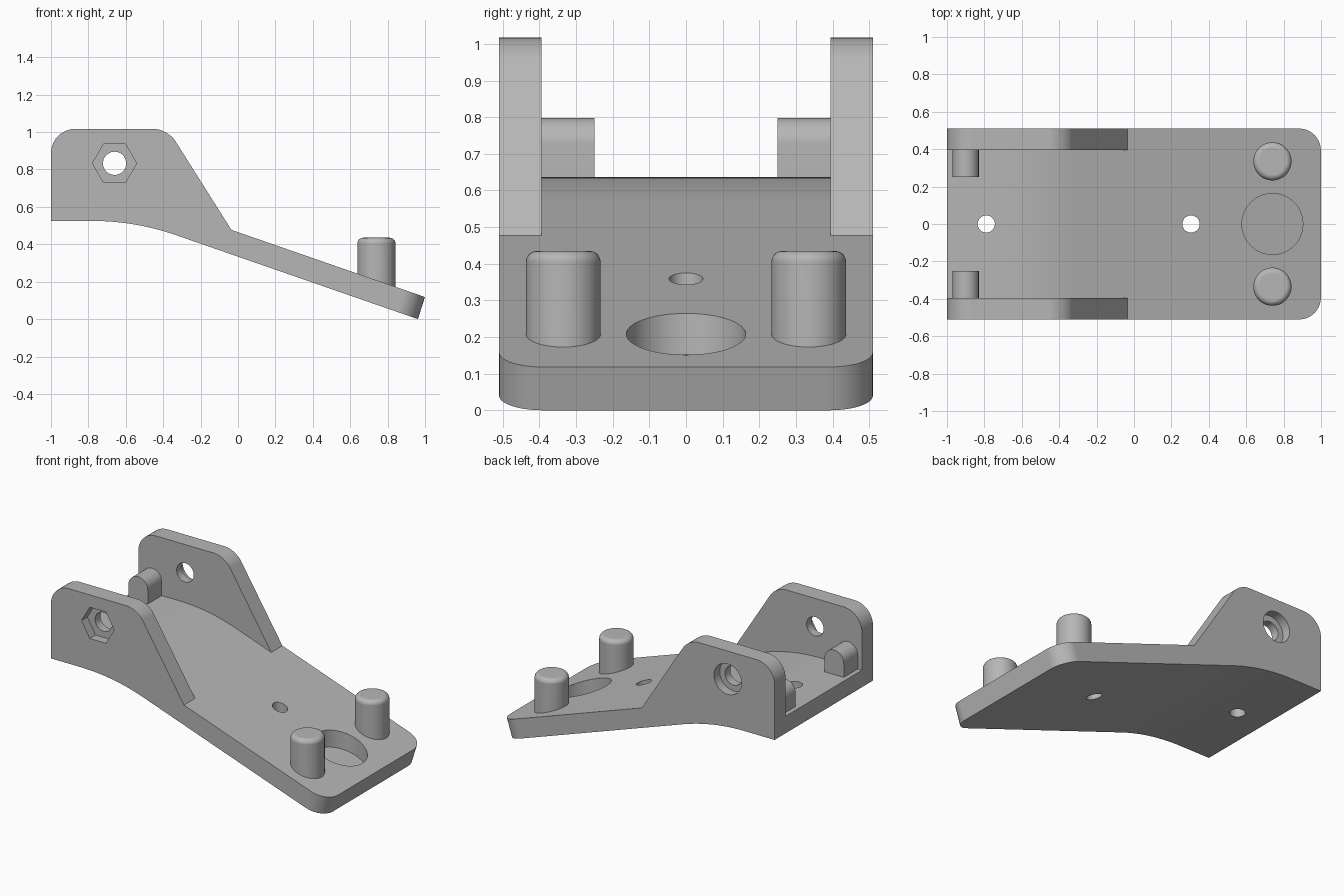
import bpy, bmesh
from math import atan, tan, sin, cos, pi
from mathutils import Matrix

old = bpy.data.objects.get("Cube")
if old:
    bpy.data.objects.remove(old, do_unlink=True)

grey = bpy.data.materials.new("plain_grey")
grey.use_nodes = True
grey.diffuse_color = (0.47, 0.47, 0.47, 1)
grey.node_tree.nodes["Principled BSDF"].inputs["Base Color"].default_value = (0.47, 0.47, 0.47, 1)

SLOPE = 0.347
TILT = atan(SLOPE)
HALF_W, INNER_W = 0.51, 0.395
WALL_END = -0.035
HOLE = (-0.66, 0.833)
PAD_X = 0.74


def make_object(name, bm):
    bmesh.ops.recalc_face_normals(bm, faces=bm.faces)
    mesh = bpy.data.meshes.new(name)
    bm.to_mesh(mesh)
    bm.free()
    mesh.materials.append(grey)
    obj = bpy.data.objects.new(name, mesh)
    bpy.context.collection.objects.link(obj)
    return obj


def prism(profile, y0, y1):
    """Extrude an (x, z) outline along y."""
    bm = bmesh.new()
    face = bm.faces.new([bm.verts.new((x, y0, z)) for x, z in profile])
    new = bmesh.ops.extrude_face_region(bm, geom=[face])["geom"]
    bmesh.ops.translate(bm, vec=(0, y1 - y0, 0),
                        verts=[v for v in new if isinstance(v, bmesh.types.BMVert)])
    return bm


def round_edges(bm, amount, rule, segments=10):
    edges = [e for e in bm.edges if rule(e.verts[0].co, e.verts[1].co)]
    bmesh.ops.bevel(bm, geom=edges, offset=amount, segments=segments,
                    profile=0.5, affect='EDGES')


def cylinder(radius, depth, matrix, segments=48):
    bm = bmesh.new()
    bmesh.ops.create_cone(bm, cap_ends=True, segments=segments, radius1=radius,
                          radius2=radius, depth=depth, matrix=matrix)
    return bm


def upright(x, y, z):
    return Matrix.Translation((x, y, z))


def crosswise(x, y, z, spin=0):
    return upright(x, y, z) @ Matrix.Rotation(pi / 2, 4, 'X') @ Matrix.Rotation(spin, 4, 'Z')


def cut(obj, bm):
    cutter = make_object("cutter", bm)
    mod = obj.modifiers.new("cut", 'BOOLEAN')
    mod.operation, mod.solver, mod.object = 'DIFFERENCE', 'EXACT', cutter
    bpy.context.view_layer.objects.active = obj
    bpy.ops.object.modifier_apply(modifier=mod.name)
    bpy.data.objects.remove(cutter, do_unlink=True)


def finish(obj):
    bpy.ops.object.select_all(action='DESELECT')
    obj.select_set(True)
    bpy.context.view_layer.objects.active = obj
    bpy.ops.object.shade_smooth_by_angle(angle=pi / 6)
    weighted = obj.modifiers.new("even_shading", 'WEIGHTED_NORMAL')
    weighted.keep_sharp = True


def bend(corner_x, z, reach, steps=14):
    """Arc from level to the downward slope."""
    r = reach / tan(TILT / 2)
    return [(corner_x - reach + r * sin(TILT * i / steps),
             z - r + r * cos(TILT * i / steps)) for i in range(steps + 1)]


# Bent base plate with rounded front corners
top = [(-1, 0.637)] + bend(-0.496, 0.637, 0.21)
bottom = [(-1, 0.525)] + bend(-0.551, 0.525, 0.23)
tip_top, tip_bottom = (0.9995, 0.118), (0.962, 0)
bm = prism(top + [tip_top, tip_bottom] + bottom[::-1], -HALF_W, HALF_W)
round_edges(bm, 0.12, lambda a, b: min(a.x, b.x) > 0.9 and abs(a.y - b.y) < 0.01)
plate = make_object("base_plate", bm)

# Screw holes and the blind round recess with a sloping floor
for x in (-0.79, 0.305):
    cut(plate, cylinder(0.046, 2, upright(x, 0, 0.4)))
bm = cylinder(0.163, 0.4, upright(PAD_X, 0, 0.296))
for v in bm.verts:
    v.co.z -= SLOPE * (v.co.x - PAD_X)
cut(plate, bm)
finish(plate)

# Side walls, pegs and pins on both sides
wall_foot = tip_top[1] + SLOPE * (tip_top[0] - WALL_END)
wall_outline = top + [(WALL_END, wall_foot), (-0.376, 1.017), (-1, 1.017)]
for side, label in ((1, "left"), (-1, "right")):
    bm = prism(wall_outline, side * INNER_W, side * HALF_W)
    across = lambda a, b: abs(a.y - b.y) > 0.05 and min(a.z, b.z) > 1.0
    round_edges(bm, 0.13, lambda a, b: across(a, b) and a.x < -0.9)
    round_edges(bm, 0.075, lambda a, b: across(a, b) and -0.4 < a.x < -0.3)
    wall = make_object(label + "_wall", bm)

    # Bolt hole with a hexagonal or round outer pocket
    cut(wall, cylinder(0.062, 0.5, crosswise(HOLE[0], side * 0.45, HOLE[1])))
    if side < 0:
        pocket = cylinder(0.118, 0.12, crosswise(HOLE[0], -HALF_W, HOLE[1], pi / 6), 6)
    else:
        pocket = cylinder(0.1, 0.12, crosswise(HOLE[0], HALF_W, HOLE[1]))
    cut(wall, pocket)
    finish(wall)

    # Round-topped peg inside the wall
    arch = [(-0.9 + 0.07 * cos(pi * i / 16), 0.728 + 0.07 * sin(pi * i / 16)) for i in range(17)]
    finish(make_object(label + "_peg",
                       prism(arch + [(-0.97, 0.63), (-0.83, 0.63)], side * 0.25, side * 0.4)))

    # Upright locating pin with a rounded rim
    bm = cylinder(0.102, 0.295, upright(PAD_X, side * 0.335, 0.2875))
    round_edges(bm, 0.03, lambda a, b: min(a.z, b.z) > 0.43, 5)
    finish(make_object(label + "_pin", bm))
